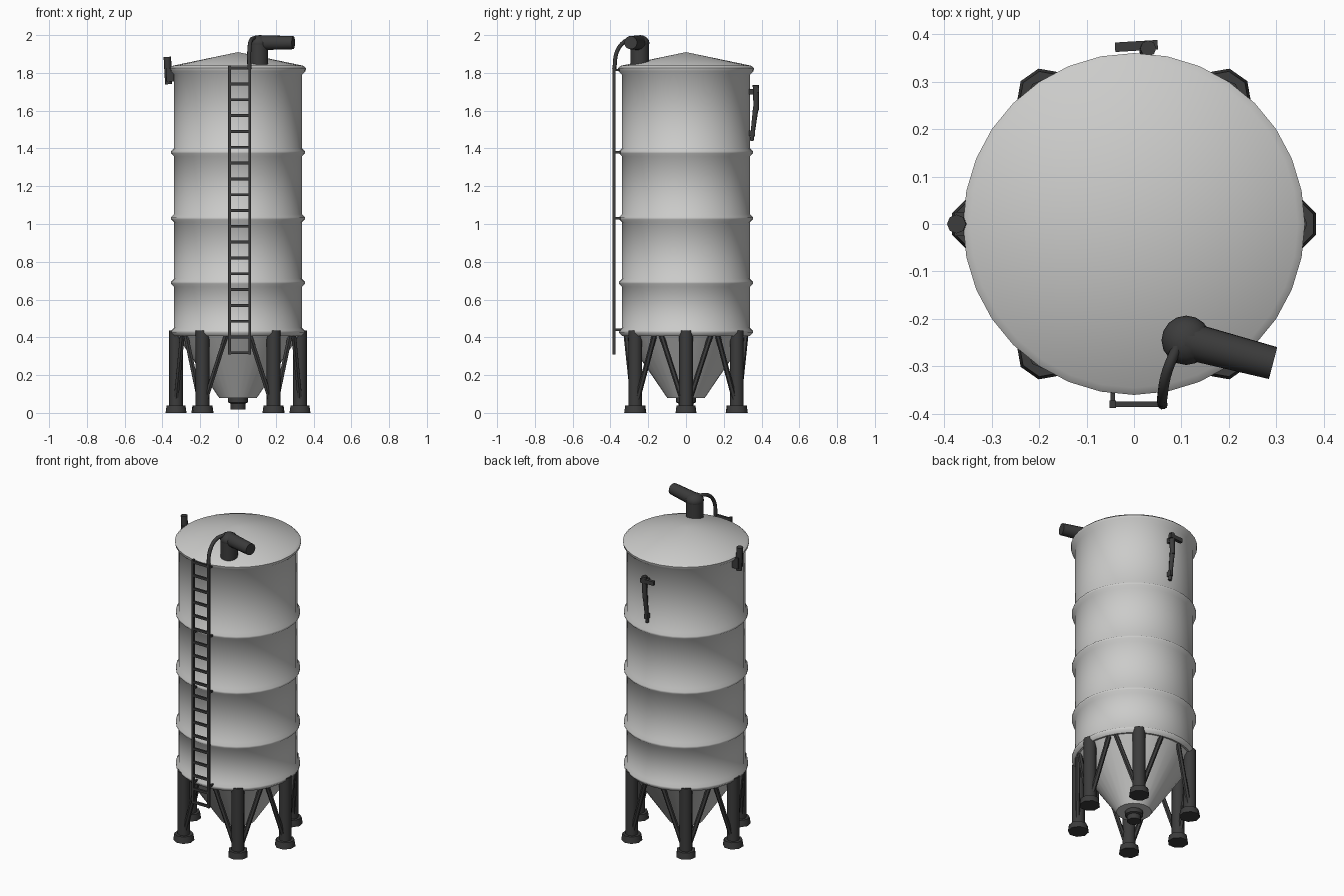
import bpy, bmesh, math
from mathutils import Vector

cube = bpy.data.objects.get("Cube")
if cube:
    bpy.data.objects.remove(cube, do_unlink=True)


def material(name, color):
    m = bpy.data.materials.new(name)
    m.use_nodes = True
    m.diffuse_color = color
    m.node_tree.nodes["Principled BSDF"].inputs["Base Color"].default_value = color
    return m


GREY = material("light grey metal", (0.6, 0.6, 0.59, 1))
DARK = material("dark grey metal", (0.045, 0.045, 0.045, 1))
parts = []


def finish(name, bm, mat):
    bmesh.ops.recalc_face_normals(bm, faces=bm.faces)
    mesh = bpy.data.meshes.new(name)
    bm.to_mesh(mesh)
    bm.free()
    mesh.materials.append(mat)
    ob = bpy.data.objects.new(name, mesh)
    bpy.context.collection.objects.link(ob)
    parts.append(ob)
    return ob


def lathe(name, profile, mat, steps=32):
    bm = bmesh.new()
    verts = [bm.verts.new((r, 0, z)) for r, z in profile]
    edges = [bm.edges.new(pair) for pair in zip(verts, verts[1:])]
    bmesh.ops.spin(bm, geom=verts + edges, cent=(0, 0, 0), axis=(0, 0, 1),
                   angle=math.tau, steps=steps, use_merge=True)
    bmesh.ops.remove_doubles(bm, verts=bm.verts, dist=0.0005)
    return finish(name, bm, mat)


def bar(name, a, b, r1, r2=None, sides=8):
    """Round or square bar between two points."""
    a, b = Vector(a), Vector(b)
    bm = bmesh.new()
    bmesh.ops.create_cone(bm, cap_ends=True, segments=sides, radius1=r1,
                          radius2=r1 if r2 is None else r2, depth=(b - a).length)
    ob = finish(name, bm, DARK)
    ob.rotation_mode = 'QUATERNION'
    ob.rotation_quaternion = Vector((0, 0, 1)).rotation_difference(b - a)
    ob.location = (a + b) / 2
    return ob


def box(name, center, size, turn=0):
    bm = bmesh.new()
    bmesh.ops.create_cube(bm, size=1)
    bmesh.ops.scale(bm, vec=size, verts=bm.verts)
    ob = finish(name, bm, DARK)
    ob.location = center
    ob.rotation_euler.z = turn
    return ob


def tube(name, points, radius):
    curve = bpy.data.curves.new(name, 'CURVE')
    curve.dimensions = '3D'
    curve.bevel_depth = radius
    curve.bevel_resolution = 2
    curve.resolution_u = 6
    curve.use_fill_caps = True
    sp = curve.splines.new('BEZIER')
    sp.bezier_points.add(len(points) - 1)
    for p, co in zip(sp.bezier_points, points):
        p.co = co
        p.handle_left_type = p.handle_right_type = 'AUTO'
    curve.materials.append(DARK)
    ob = bpy.data.objects.new(name, curve)
    bpy.context.collection.objects.link(ob)


# Tank: hopper, ringed wall and shallow roof in one turned profile
WALL = 0.338
profile = [(0, 0.08), (0.1, 0.08), (0.325, 0.41)]
for z in (0.43, 0.69, 1.03, 1.38):
    profile += [(WALL, z - 0.022), (WALL + 0.016, z - 0.006),
                (WALL + 0.016, z + 0.006), (WALL, z + 0.022)]
profile += [(WALL, 1.79), (0.358, 1.81), (0.36, 1.825), (0.345, 1.838), (0, 1.91)]
lathe("tank", profile, GREY)

# Discharge outlet under the hopper
lathe("outlet", [(0, 0.018), (0.04, 0.018), (0.04, 0.05), (0.052, 0.055),
                 (0.052, 0.085), (0, 0.085)], DARK, 12)

# Six legs, each with a foot and two slanted braces
for i, deg in enumerate((0, 55, 125, 180, 235, 305)):
    t = math.radians(deg)
    out = Vector((math.cos(t), math.sin(t), 0))
    side = Vector((-math.sin(t), math.cos(t), 0))
    up = Vector((0, 0, 1))
    base = out * 0.328
    bar(f"leg_{i}", base + up * 0.02, base + up * 0.435, 0.037)
    foot = bar(f"foot_{i}", base, base + up * 0.04, 0.06, 0.054)
    foot.rotation_mode = 'XYZ'
    foot.rotation_euler.z = t + math.pi / 8
    for s in (-1, 1):
        bar(f"brace_{i}_{'a' if s < 0 else 'b'}", base + side * s * 0.02 + up * 0.07,
            out * 0.295 + side * s * 0.13 + up * 0.41, 0.014, sides=6)

# Ladder on the front
LY = -0.38
for x in (-0.045, 0.063):
    box("ladder_rail", (x, LY, 1.075), (0.014, 0.016, 1.53))
RUNGS = 19
for i in range(RUNGS):
    z = 0.318 + i * (1.825 - 0.318) / (RUNGS - 1)
    box("ladder_rung", (0.009, LY, z), (0.11, 0.012, 0.015))
for z in (0.44, 1.03, 1.38, 1.815):
    for x in (-0.045, 0.063):
        box("ladder_bracket", (x, -0.36, z), (0.01, 0.04, 0.012))

# Filler pipe on the roof: riser, elbow and spout
riser = Vector((0.11, -0.245, 0))
bar("pipe_riser", riser + Vector((0, 0, 1.84)), riser + Vector((0, 0, 1.96)), 0.05, sides=16)
bm = bmesh.new()
bmesh.ops.create_uvsphere(bm, u_segments=16, v_segments=8, radius=0.052)
bmesh.ops.scale(bm, vec=(1, 1, 0.8), verts=bm.verts)
finish("pipe_elbow", bm, DARK).location = riser + Vector((0, 0, 1.958))
bar("pipe_spout", riser + Vector((0, 0, 1.96)), (0.293, -0.293, 1.96), 0.04, 0.035, 16)

# Hose arching from the pipe down to the ladder
tube("hose", [(0.095, -0.25, 1.985), (0.07, -0.31, 1.975), (0.06, -0.362, 1.92),
              (0.06, LY, 1.82)], 0.011)

# Level sensor on the side of the rim
box("sensor_mount", (-0.358, 0, 1.79), (0.04, 0.05, 0.07))
bar("sensor", (-0.368, 0, 1.74), (-0.374, 0, 1.885), 0.018, 0.02)

# Handle bracket on the back wall
bar("back_handle_upper", (0.03, 0.37, 1.735), (0.025, 0.372, 1.6), 0.017, 0.014)
bar("back_handle_lower", (0.025, 0.37, 1.62), (0.025, 0.348, 1.44), 0.015, 0.01)
box("back_handle_arm", (0.005, 0.375, 1.71), (0.09, 0.02, 0.025), 0.06)
for z in (1.7, 1.48):
    box("back_handle_mount", (0.025, 0.345, z), (0.02, 0.04, 0.03))

# Smooth shading with sharp edges kept
bpy.ops.object.select_all(action='DESELECT')
for ob in parts:
    ob.select_set(True)
bpy.context.view_layer.objects.active = parts[0]
bpy.ops.object.shade_smooth_by_angle(angle=math.radians(48))
